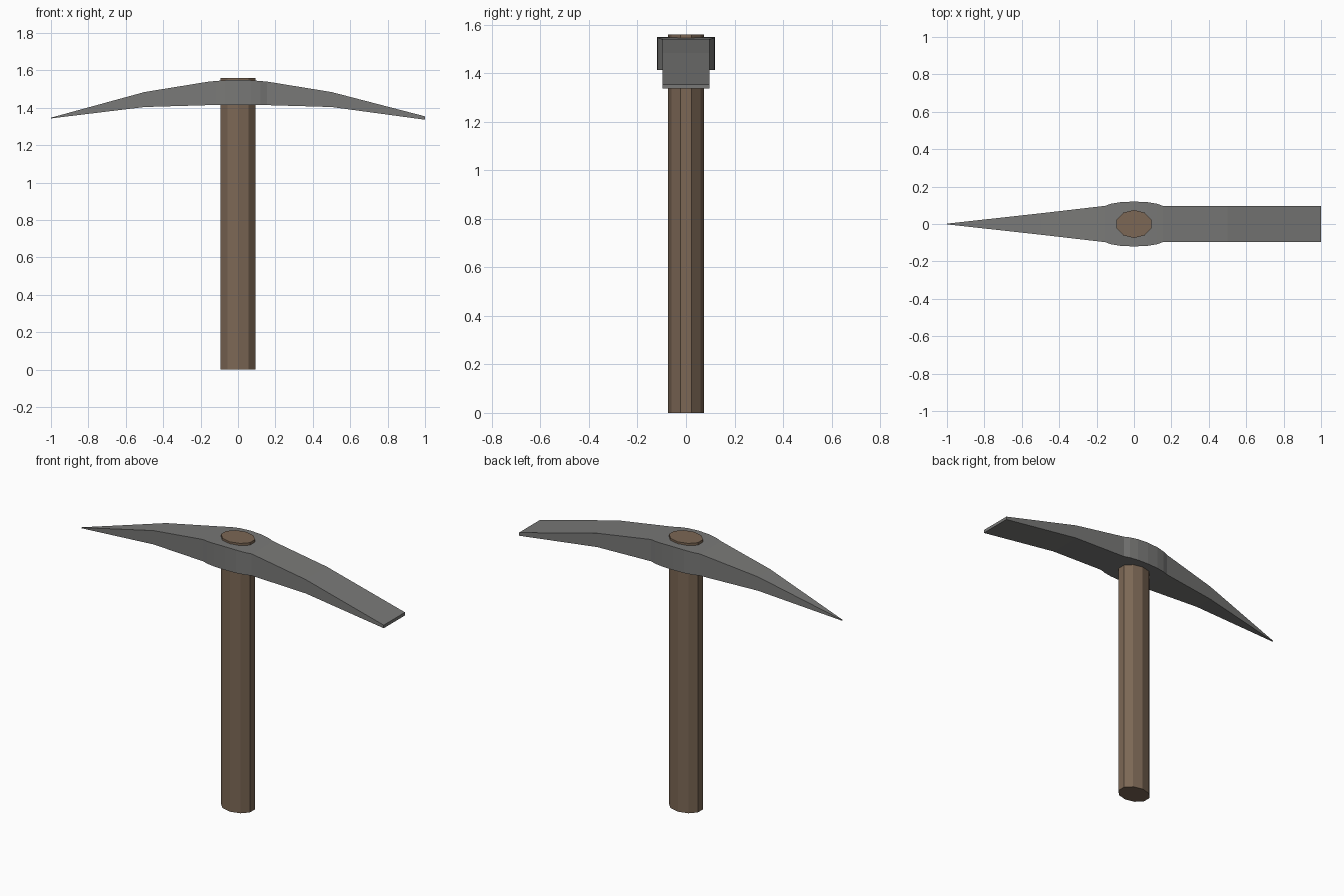
import bpy, bmesh
from math import cos, sin, pi

if "Cube" in bpy.data.objects:
    bpy.data.objects.remove(bpy.data.objects["Cube"])


def material(name, colour):
    mat = bpy.data.materials.new(name)
    mat.diffuse_color = (*colour, 1)
    mat.use_nodes = True
    mat.node_tree.nodes["Principled BSDF"].inputs["Base Color"].default_value = mat.diffuse_color
    return mat


def loft(name, rings, mat):
    """Skin a row of equal rings and cap both ends."""
    bm = bmesh.new()
    loops = [[bm.verts.new(p) for p in ring] for ring in rings]
    n = len(loops[0])
    for a, b in zip(loops, loops[1:]):
        for i in range(n):
            j = (i + 1) % n
            bm.faces.new((a[i], a[j], b[j], b[i]))
    bm.faces.new(loops[0])
    bm.faces.new(loops[-1])
    bmesh.ops.recalc_face_normals(bm, faces=bm.faces)
    mesh = bpy.data.meshes.new(name)
    bm.to_mesh(mesh)
    bm.free()
    mesh.materials.append(mat)
    obj = bpy.data.objects.new(name, mesh)
    bpy.context.collection.objects.link(obj)
    return obj


wood = material("wood", (0.2, 0.135, 0.09))
iron = material("iron", (0.19, 0.19, 0.185))

# Ten-sided oval handle
oval = [(0.097 * cos(pi * (2 * i + 1) / 10), 0.075 * sin(pi * (2 * i + 1) / 10))
        for i in range(10)]
loft("handle", [[(x, y, z) for x, y in oval] for z in (0, 1.56)], wood)

# Head: (x, bottom, top, half width) from point, through bulged eye, to flat blade
eye = [(0.155, 0.097, 1.54), (0.12, 0.109, 1.543), (0.07, 0.117, 1.547)]
sections = [(-1, 1.343, 1.347, 0.002), (-0.5, 1.404, 1.484, 0.057)]
sections += [(-x, 1.414, z, w) for x, w, z in eye]
sections += [(0, 1.414, 1.549, 0.12)]
sections += [(x, 1.414, z, w) for x, w, z in reversed(eye)]
sections += [(0.5, 1.404, 1.484, 0.097), (1, 1.336, 1.354, 0.097)]
loft("pick_head", [[(x, -w, b), (x, w, b), (x, w, t), (x, -w, t)]
                   for x, b, t, w in sections], iron)
